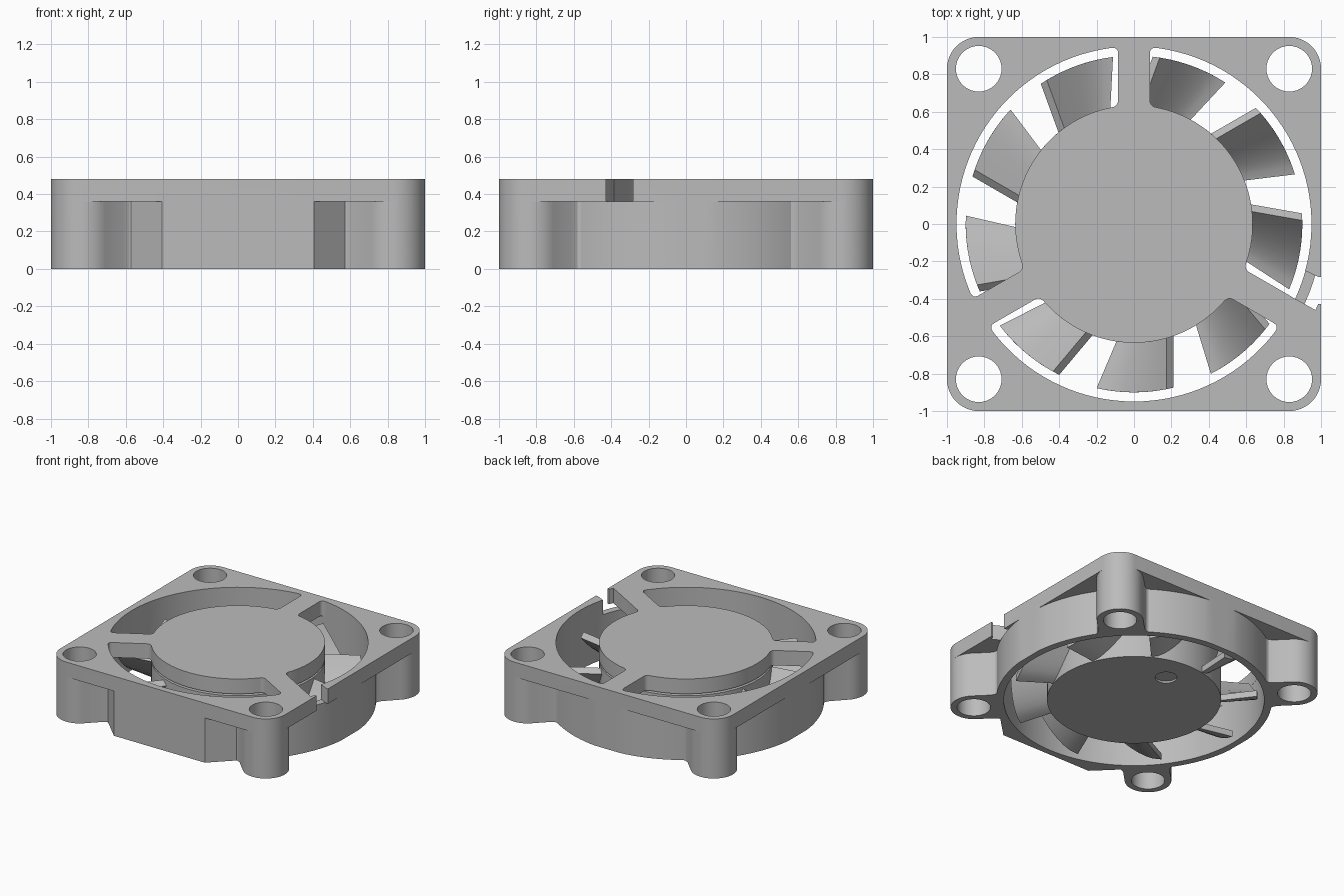
import bpy, bmesh
from math import sin, cos, asin, sqrt, pi, radians

cube = bpy.data.objects.get("Cube")
if cube:
    bpy.data.objects.remove(cube, do_unlink=True)

GREY = (0.5, 0.5, 0.5, 1)
grey = bpy.data.materials.new("grey_plastic")
grey.use_nodes = True
grey.diffuse_color = GREY
grey.node_tree.nodes["Principled BSDF"].inputs["Base Color"].default_value = GREY

PLATE, TOP = 0.36, 0.48      # underside and top of the mounting plate
BORE, HUB = 0.95, 0.635      # air duct and hub radii
MOUNT, CORNER = 0.83, 0.17   # screw hole centre and corner radius


def finish(name, bm):
    bmesh.ops.recalc_face_normals(bm, faces=bm.faces)
    mesh = bpy.data.meshes.new(name)
    bm.to_mesh(mesh)
    bm.free()
    mesh.materials.append(grey)
    obj = bpy.data.objects.new(name, mesh)
    bpy.context.collection.objects.link(obj)
    return obj


def prism(name, pts, z0, z1, rounded=(), radius=0.03):
    """Extrude a closed outline, rounding the chosen upright edges."""
    bm = bmesh.new()
    low = [bm.verts.new((x, y, z0)) for x, y in pts]
    high = [bm.verts.new((x, y, z1)) for x, y in pts]
    bm.faces.new(low)
    bm.faces.new(high)
    n = len(pts)
    for i in range(n):
        j = (i + 1) % n
        bm.faces.new((low[i], low[j], high[j], high[i]))
    if rounded:
        edges = [bm.edges.get((low[i], high[i])) for i in rounded]
        bmesh.ops.bevel(bm, geom=edges, offset=radius, segments=4,
                        profile=0.5, affect='EDGES')
    return finish(name, bm)


def arc(r, a0, a1, n, cx=0, cy=0):
    return [(cx + r * cos(a0 + (a1 - a0) * i / n),
             cy + r * sin(a0 + (a1 - a0) * i / n)) for i in range(n + 1)]


def circle(r, n=96, cx=0, cy=0):
    return arc(r, 0, 2 * pi, n, cx, cy)[:-1]


def combine(target, tool, operation):
    mod = target.modifiers.new("cut", 'BOOLEAN')
    mod.operation = operation
    mod.solver = 'EXACT'
    mod.object = tool
    bpy.context.view_layer.objects.active = target
    bpy.ops.object.modifier_apply(modifier=mod.name)
    bpy.data.objects.remove(tool, do_unlink=True)


def smooth(obj):
    bpy.ops.object.select_all(action='DESELECT')
    obj.select_set(True)
    bpy.context.view_layer.objects.active = obj
    bpy.ops.object.shade_smooth_by_angle(angle=radians(30))


# Square mounting plate with round corners
outline = []
for k, (sx, sy) in enumerate([(1, 1), (-1, 1), (-1, -1), (1, -1)]):
    outline += arc(CORNER, k * pi / 2, (k + 1) * pi / 2, 12, sx * MOUNT, sy * MOUNT)
frame = prism("frame", outline, PLATE, TOP)

# Duct wall, flattened where it meets the plate sides
wall = [(max(-1, min(1, x)), max(-1, min(1, y))) for x, y in circle(1.007, 120)]
combine(frame, prism("wall", wall, 0, 0.4), 'UNION')

# Flat front block with slanted shoulders
block = [(-0.405, -1), (0.405, -1), (0.71, -0.7), (0.5, -0.5), (-0.5, -0.5), (-0.71, -0.7)]
combine(frame, prism("block", block, 0, 0.4), 'UNION')

# Corner bosses with flared necks running into the duct wall
side = [(0.9, 0.25), (0.965, 0.24), (0.978, 0.205), (1.0, 0.18), (1.035, CORNER)]
for k in range(4):
    a = pi / 4 + k * pi / 2
    tip = arc(CORNER, -pi / 2, pi / 2, 20, MOUNT * sqrt(2), 0)
    local = [(d, -w) for d, w in side] + tip + [(d, w) for d, w in reversed(side)]
    boss = [(d * cos(a) - w * sin(a), d * sin(a) + w * cos(a)) for d, w in local]
    combine(frame, prism("boss", boss, 0, 0.4), 'UNION')

# Air duct below the plate
combine(frame, prism("bore", circle(BORE, 120), -0.1, PLATE), 'DIFFERENCE')

# Three curved slots leave the hub cap and its three spokes
rim, half = BORE - 0.001, 0.085
for k in range(3):
    a0 = pi / 2 + k * 2 * pi / 3
    a1 = a0 + 2 * pi / 3
    out, inn = asin(half / rim), asin(half / HUB)
    n = 36
    pts = arc(rim, a0 + out, a1 - out, n) + arc(HUB, a1 - inn, a0 + inn, n)
    slot = prism("slot", pts, 0.33, 0.6, (0, n, n + 1, 2 * n + 1))
    combine(frame, slot, 'DIFFERENCE')

# Wire exit on the left side
notch = [(0.84, -0.388), (0.97, -0.46), (0.985, -0.428), (1.05, -0.428),
         (1.05, -0.285), (0.985, -0.283), (0.915, -0.25), (0.84, -0.25)]
combine(frame, prism("notch", notch, PLATE, 0.6), 'DIFFERENCE')

# Screw holes
for sx in (-1, 1):
    for sy in (-1, 1):
        hole = prism("hole", circle(0.122, 40, sx * MOUNT, sy * MOUNT), -0.1, 0.6)
        combine(frame, hole, 'DIFFERENCE')
smooth(frame)

# Rotor hub with a small round recess underneath
rotor = prism("rotor_hub", circle(HUB), 0.005, PLATE - 0.015)
combine(rotor, prism("recess", circle(0.08, 32, 0.03, 0.4), -0.1, 0.02), 'DIFFERENCE')
smooth(rotor)

# Nine scooped blades, low on the clockwise edge and rising counter-clockwise
COUNT, STEPS, THICK = 9, 8, 0.05
bm = bmesh.new()
for k in range(COUNT):
    a = -pi / 2 + k * 2 * pi / COUNT
    rings = []
    for i in range(STEPS + 1):
        t = i / STEPS
        ring = []
        for r, s0 in ((0.6, -0.08), (0.9, -0.2)):
            s = s0 + (0.175 - s0) * t
            z = 0.06 + 0.27 * t ** 1.5
            slope = 1.1 * sqrt(t)
            size = sqrt(1 + slope * slope)
            pair = [(s, z), (s + THICK * slope / size, z - THICK / size)]
            for q, h in (pair if r < 0.7 else reversed(pair)):
                d = sqrt(r * r - q * q)
                ring.append(bm.verts.new((d * cos(a) - q * sin(a),
                                          d * sin(a) + q * cos(a), h)))
        rings.append(ring)
    for p, q in zip(rings, rings[1:]):
        for i in range(4):
            j = (i + 1) % 4
            bm.faces.new((p[i], p[j], q[j], q[i]))
    bm.faces.new(rings[0])
    bm.faces.new(rings[-1])
smooth(finish("fan_blades", bm))
